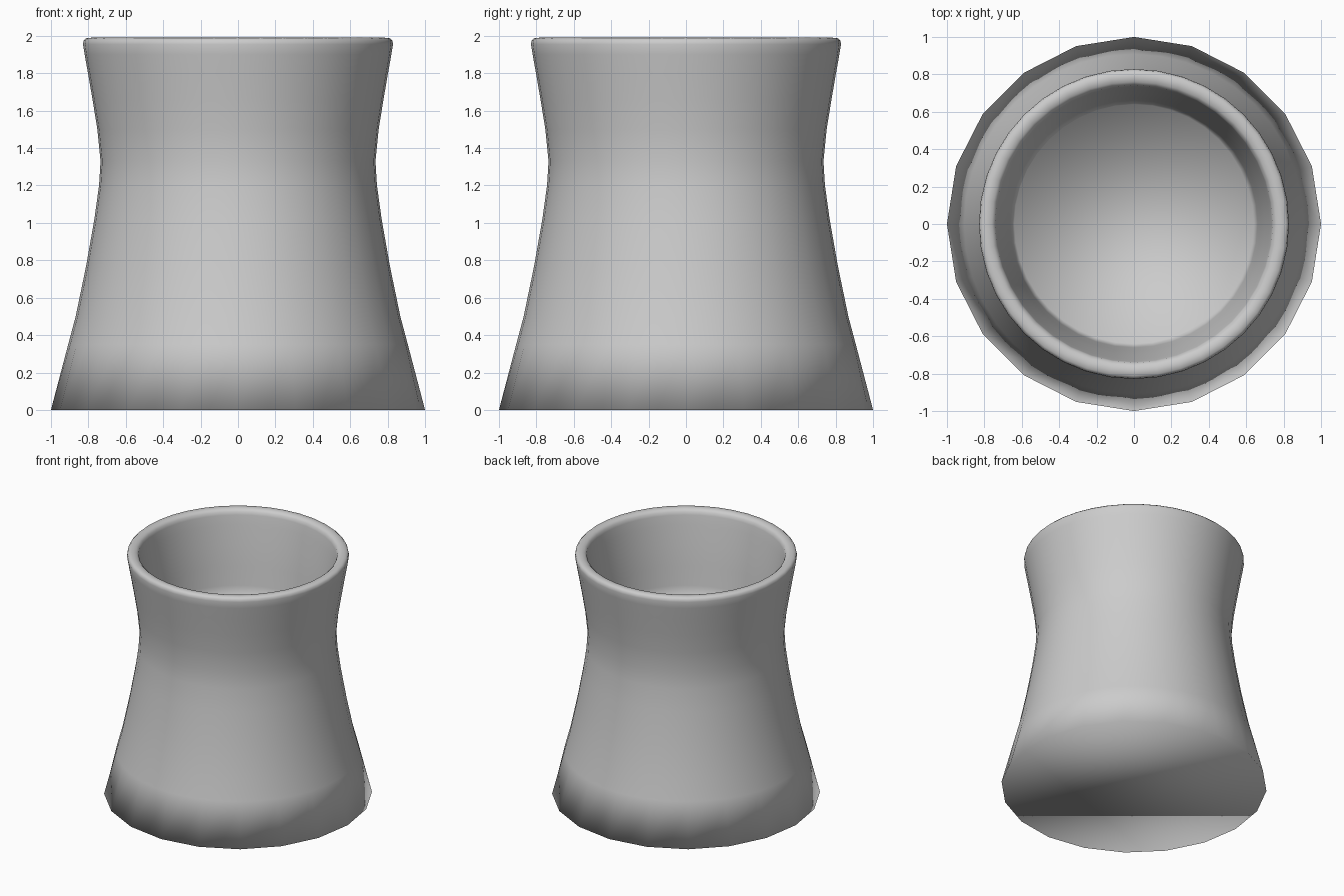
import bpy, bmesh, math

if "Cube" in bpy.data.objects:
    bpy.data.objects.remove(bpy.data.objects["Cube"])

SIDES = 20          # flat sides at the foot
SEG = SIDES * 2     # finer rings above it

# Profile (radius, height): foot, waisted wall, rounded rim, tapering bowl
outer = [(1.0, 0.0), (0.908, 0.35), (0.868, 0.5), (0.812, 0.77), (0.768, 1.02),
         (0.743, 1.2), (0.735, 1.33), (0.752, 1.5), (0.778, 1.66), (0.802, 1.8)]
rim = [(0.82, 1.9), (0.829, 1.955), (0.825, 1.975), (0.812, 1.987), (0.785, 1.99),
       (0.76, 1.985), (0.743, 1.97), (0.737, 1.945)]
inner = [(0.725, 1.87), (0.7, 1.72), (0.678, 1.55), (0.661, 1.4), (0.64, 1.25)]
profile = outer + rim + inner

bm = bmesh.new()


def ring(r, z, faceted=False):
    """Ring of vertices; a faceted ring keeps a 20-sided outline."""
    verts = []
    for i in range(SEG):
        a = 2 * math.pi * i / SEG
        rr = r * math.cos(math.pi / SIDES) if faceted and i % 2 else r
        verts.append(bm.verts.new((rr * math.cos(a), rr * math.sin(a), z)))
    return verts


# Wall, rim and bowl
rings = [ring(r, z, faceted=(i == 0)) for i, (r, z) in enumerate(profile)]
for a, b in zip(rings, rings[1:]):
    for i in range(SEG):
        j = (i + 1) % SEG
        bm.faces.new((a[i], a[j], b[j], b[i]))

# Underside and bowl floor
bm.faces.new(rings[0][::-1])
bm.faces.new(rings[-1])

for f in bm.faces:
    f.smooth = True
mesh = bpy.data.meshes.new("waisted_cup")
bm.to_mesh(mesh)
bm.free()
cup = bpy.data.objects.new("waisted_cup", mesh)
bpy.context.collection.objects.link(cup)
